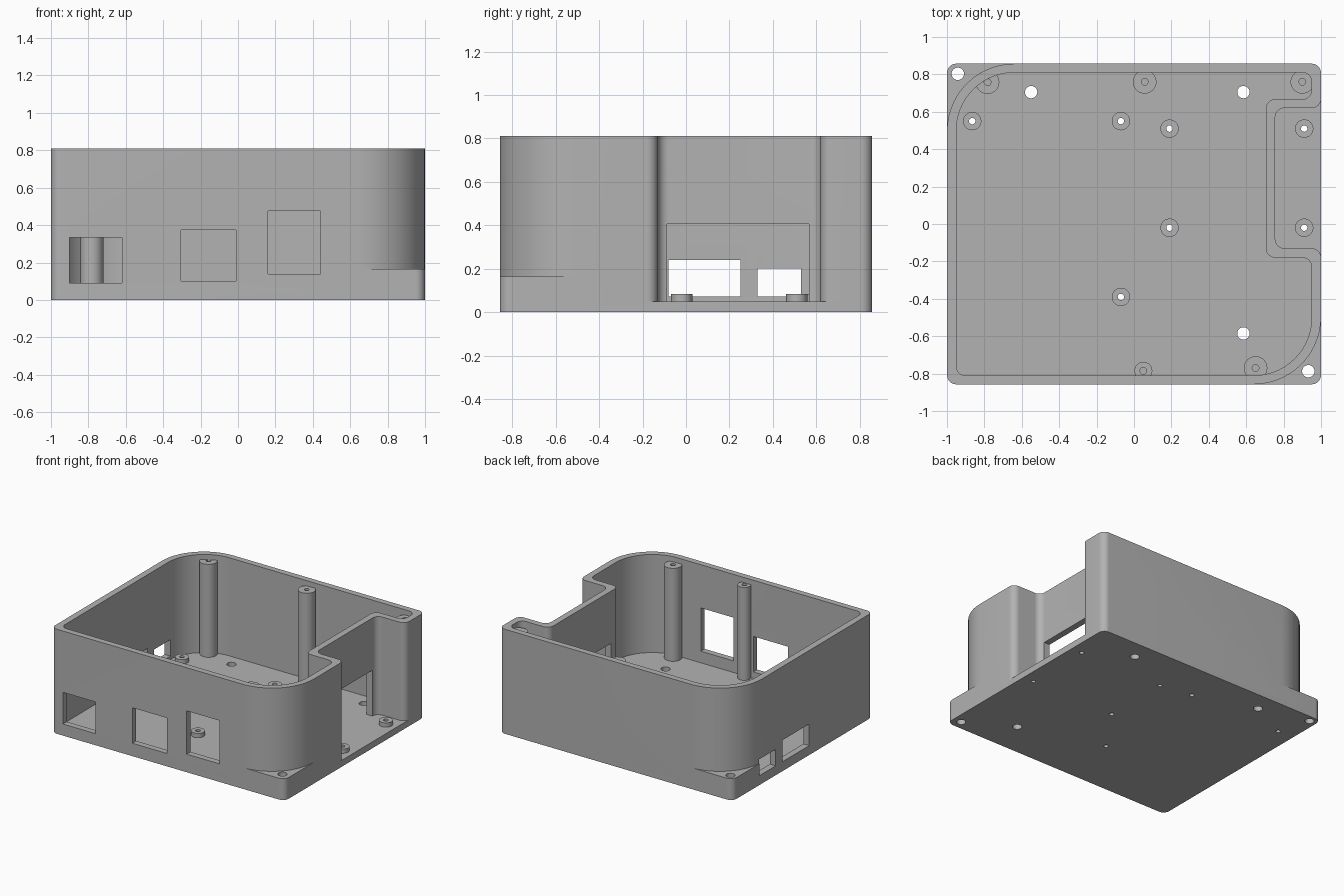
import bpy
import bmesh
from math import cos, sin, pi
from mathutils import Vector

if "Cube" in bpy.data.objects:
    bpy.data.objects.remove(bpy.data.objects["Cube"], do_unlink=True)

grey = bpy.data.materials.new("matte_grey")
grey.use_nodes = True
grey.diffuse_color = (0.45, 0.45, 0.45, 1)
grey.node_tree.nodes["Principled BSDF"].inputs["Base Color"].default_value = (0.45, 0.45, 0.45, 1)

FLOOR, TOP, LEDGE = 0.05, 0.81, 0.165
SEGMENTS = 14


def finish(bm, name):
    bmesh.ops.recalc_face_normals(bm, faces=bm.faces)
    mesh = bpy.data.meshes.new(name)
    bm.to_mesh(mesh)
    bm.free()
    mesh.materials.append(grey)
    obj = bpy.data.objects.new(name, mesh)
    bpy.context.collection.objects.link(obj)
    return obj


def rounded(corners):
    """Outline of right-angled corners (x, y, radius), each turned into an arc."""
    pts = []
    for i, (x, y, r) in enumerate(corners):
        p = Vector((x, y))
        a = (Vector(corners[i - 1][:2]) - p).normalized()
        b = (Vector(corners[(i + 1) % len(corners)][:2]) - p).normalized()
        centre = p + (a + b) * r
        for s in range(SEGMENTS + 1):
            t = s / SEGMENTS * pi / 2
            pts.append(centre - (b * cos(t) + a * sin(t)) * r)
    return pts


def prism(name, pts, z0, z1):
    bm = bmesh.new()
    low = [bm.verts.new((p[0], p[1], z0)) for p in pts]
    high = [bm.verts.new((p[0], p[1], z1)) for p in pts]
    bm.faces.new(low)
    bm.faces.new(high)
    for i in range(len(pts)):
        bm.faces.new((low[i - 1], low[i], high[i], high[i - 1]))
    return finish(bm, name)


def ring(name, outer, inner, z0, z1):
    bm = bmesh.new()
    loops = [[bm.verts.new((p[0], p[1], z)) for p in pts]
             for pts, z in ((outer, z0), (outer, z1), (inner, z1), (inner, z0))]
    for k in range(4):
        a, b = loops[k - 1], loops[k]
        for i in range(len(a)):
            bm.faces.new((a[i - 1], a[i], b[i], b[i - 1]))
    return finish(bm, name)


def circle(x, y, r, n=32):
    return [(x + r * cos(2 * pi * i / n), y + r * sin(2 * pi * i / n)) for i in range(n)]


def box(x0, x1, y0, y1, z0, z1):
    return prism("cutter", [(x0, y0), (x1, y0), (x1, y1), (x0, y1)], z0, z1)


def boolean(target, tool, operation):
    mod = target.modifiers.new("join", "BOOLEAN")
    mod.operation, mod.solver, mod.object = operation, "EXACT", tool
    bpy.context.view_layer.objects.active = target
    bpy.ops.object.modifier_apply(modifier=mod.name)
    bpy.data.objects.remove(tool, do_unlink=True)


def smooth(obj):
    bpy.ops.object.select_all(action="DESELECT")
    obj.select_set(True)
    bpy.context.view_layer.objects.active = obj
    bpy.ops.object.shade_smooth_by_angle(angle=pi / 6)


# Base plate
W, D, R, BIG = 1.0, 0.857, 0.05, 0.36
shell = prism("enclosure_shell",
              rounded([(-W, -D, R), (W, -D, R), (W, D, R), (-W, D, R)]), 0, FLOOR)

# Perimeter wall with the side recess and two broad corners
outer = rounded([(-W, -D, R), (W, -D, BIG), (W, -0.13, R), (0.755, -0.13, R),
                 (0.755, 0.62, R), (W, 0.62, R), (W, D, R), (-W, D, BIG)])
inner = rounded([(-0.95, -0.81, R), (0.95, -0.81, 0.31), (0.95, -0.18, R), (0.705, -0.18, R),
                 (0.705, 0.667, R), (0.95, 0.667, R), (0.95, 0.81, R), (-0.95, 0.81, 0.31)])
boolean(shell, ring("wall", outer, inner, FLOOR, TOP), "UNION")

# Low mounting ledges outside the broad corners
cx, cy, rin = W - BIG, -D + BIG, BIG - 0.025
corner = rounded([(W, -D, R), (W, cy, 0), (cx, cy, 0), (cx, -D, 0)])[:SEGMENTS + 1]
arc = [(cx + rin * cos(t), cy - rin * sin(t))
       for t in (pi / 2 * s / SEGMENTS for s in range(SEGMENTS + 1))]
ledge = [(cx, -D)] + [tuple(p) for p in corner] + [(W, cy)] + arc
for s in (1, -1):
    boolean(shell, prism("ledge", [(s * x, s * y) for x, y in ledge], FLOOR, LEDGE), "UNION")

# Connector openings: front wall, cable wall, recess wall
for x0, x1, z0, z1 in ((-0.9, -0.62, 0.09, 0.335), (-0.305, -0.01, 0.1, 0.375),
                       (0.16, 0.44, 0.14, 0.475)):
    boolean(shell, box(x0, x1, -0.9, -0.79, z0, z1), "DIFFERENCE")
for y0, y1, z1 in ((-0.08, 0.25, 0.24), (0.33, 0.53, 0.2)):
    boolean(shell, box(-1.05, -0.93, y0, y1, 0.073, z1), "DIFFERENCE")
boolean(shell, box(0.68, 0.78, -0.087, 0.567, FLOOR, 0.405), "DIFFERENCE")

# Screw holes through floor and ledges
standoffs = [(-0.865, 0.55), (-0.07, 0.55), (-0.07, -0.39), (0.19, 0.51),
             (0.91, 0.51), (0.19, -0.02), (0.91, -0.02)]
holes = [(-0.55, 0.705), (0.585, 0.705), (0.585, -0.585), (0.932, -0.787), (-0.942, 0.803)]
for spots, r in ((standoffs, 0.017), (holes, 0.033)):
    for x, y in spots:
        boolean(shell, prism("cutter", circle(x, y, r), -0.1, 0.3), "DIFFERENCE")
smooth(shell)

# Short circuit board standoffs
for i, (x, y) in enumerate(standoffs):
    smooth(ring(f"board_standoff_{i + 1}", circle(x, y, 0.049), circle(x, y, 0.017), FLOOR, 0.083))

# Tall lid screw posts with blind holes
for i, (x, y, r) in enumerate(((-0.783, 0.758, 0.063), (0.057, 0.76, 0.063), (0.9, 0.76, 0.063),
                               (0.65, -0.77, 0.063), (0.05, -0.785, 0.048))):
    post = prism(f"lid_post_{i + 1}", circle(x, y, r), FLOOR, 0.77)
    boolean(post, prism("cutter", circle(x, y, 0.018), 0.57, 0.9), "DIFFERENCE")
    smooth(post)
